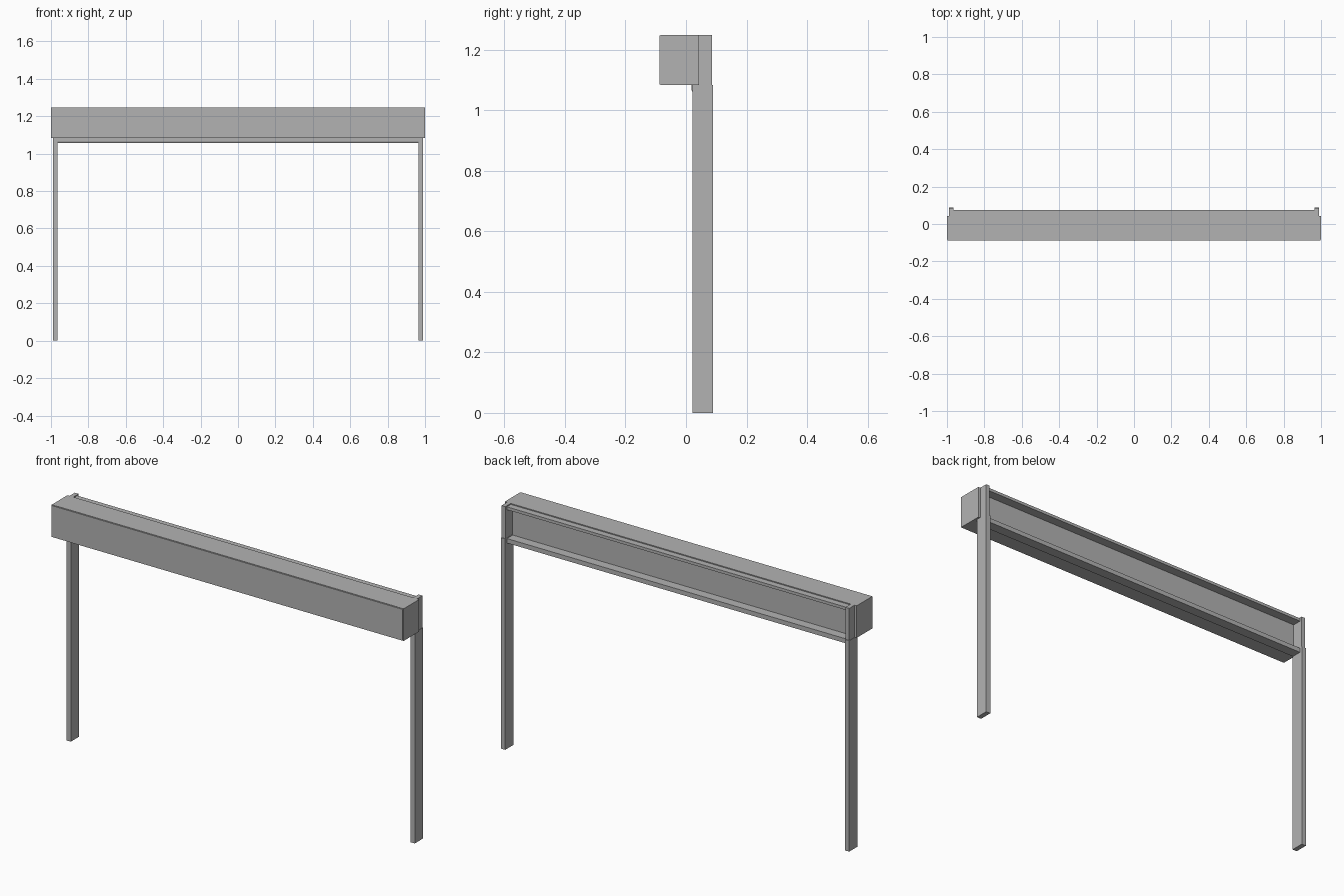
import bpy
import bmesh

cube = bpy.data.objects.get("Cube")
if cube:
    bpy.data.objects.remove(cube, do_unlink=True)

grey = bpy.data.materials.new("plain grey")
grey.use_nodes = True
grey.diffuse_color = (0.45, 0.45, 0.45, 1)
grey.node_tree.nodes["Principled BSDF"].inputs["Base Color"].default_value = (0.45, 0.45, 0.45, 1)


def extrude_x(name, profile, x0, x1):
    """Extrude a closed (y, z) profile along x."""
    bm = bmesh.new()
    face = bm.faces.new([bm.verts.new((x0, y, z)) for y, z in profile])
    side = bmesh.ops.extrude_face_region(bm, geom=[face])["geom"]
    moved = [v for v in side if isinstance(v, bmesh.types.BMVert)]
    bmesh.ops.translate(bm, verts=moved, vec=(x1 - x0, 0, 0))
    bmesh.ops.recalc_face_normals(bm, faces=bm.faces)
    mesh = bpy.data.meshes.new(name)
    bm.to_mesh(mesh)
    bm.free()
    mesh.materials.append(grey)
    obj = bpy.data.objects.new(name, mesh)
    bpy.context.collection.objects.link(obj)
    return obj


def rect(y0, y1, z0, z1):
    return [(y0, z0), (y1, z0), (y1, z1), (y0, z1)]


TOP, LOW = 1.248, 1.083
FRONT, WEB, BACK, CAP = -0.088, 0.028, 0.075, 0.043

# Long front housing, with a slim raised front panel
extrude_x("housing", rect(FRONT + 0.005, WEB, LOW, TOP), -0.97, 0.97)
extrude_x("front_panel", rect(FRONT, FRONT + 0.005, LOW + 0.002, TOP - 0.002), -0.997, 0.997)

# Rear channel: top flange, recessed web and bottom lip
extrude_x("rear_channel", [
    (0.023, 1.057), (BACK, 1.057), (BACK, 1.08), (WEB, 1.08),
    (WEB, 1.228), (BACK, 1.228), (BACK, 1.243), (CAP, 1.243),
    (CAP, TOP), (0.02, TOP), (0.018, LOW), (0.018, 1.066)], -0.966, 0.966)

# End caps and posts on both sides
for side, s in (("left", 1), ("right", -1)):
    extrude_x(side + "_end_cap", rect(FRONT + 0.004, CAP, LOW, TOP), s * 0.966, s)
    extrude_x(side + "_post", rect(0.021, 0.089, 0, LOW), s * 0.965, s * 0.99)
    extrude_x(side + "_post_bracket", rect(CAP, 0.086, LOW, TOP), s * 0.966, s * 0.988)
